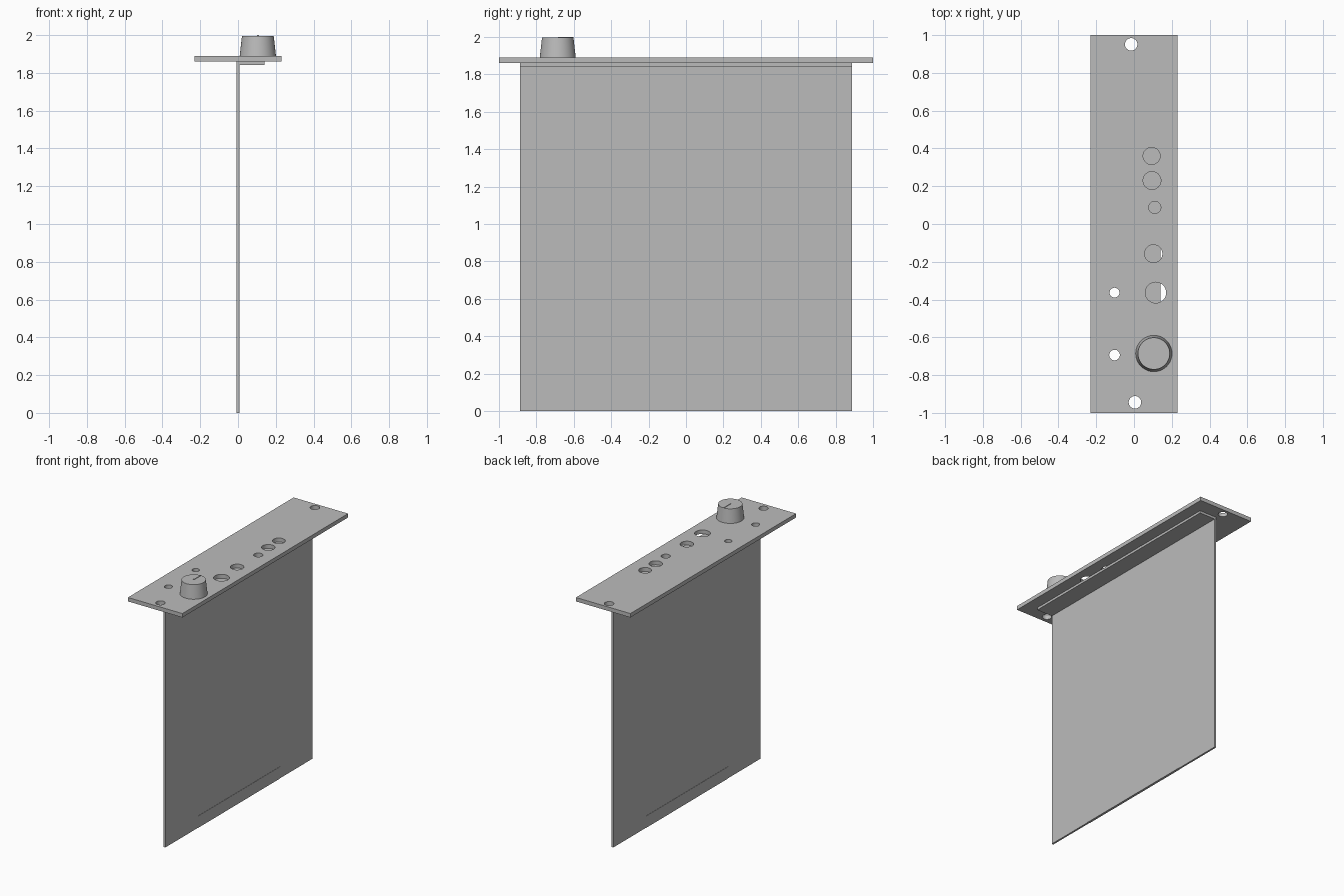
import bpy
import bmesh
from mathutils import Matrix, Vector

if "Cube" in bpy.data.objects:
    bpy.data.objects.remove(bpy.data.objects["Cube"], do_unlink=True)

GREY = (0.5, 0.5, 0.5, 1.0)
grey = bpy.data.materials.new("plain grey")
grey.use_nodes = True
grey.diffuse_color = GREY
grey.node_tree.nodes["Principled BSDF"].inputs["Base Color"].default_value = GREY


def make_object(name, bm):
    mesh = bpy.data.meshes.new(name)
    bm.to_mesh(mesh)
    bm.free()
    mesh.materials.append(grey)
    obj = bpy.data.objects.new(name, mesh)
    bpy.context.collection.objects.link(obj)
    return obj


def box(name, low, high):
    low, high = Vector(low), Vector(high)
    bm = bmesh.new()
    matrix = Matrix.Translation((low + high) / 2) @ Matrix.Diagonal((*(high - low), 1))
    bmesh.ops.create_cube(bm, size=1, matrix=matrix)
    return make_object(name, bm)


def add_cone(bm, x, y, z0, z1, r0, r1, sides=48):
    bmesh.ops.create_cone(bm, cap_ends=True, segments=sides, radius1=r0, radius2=r1,
                          depth=z1 - z0, matrix=Matrix.Translation((x, y, (z0 + z1) / 2)))


def smooth(obj):
    bpy.ops.object.select_all(action="DESELECT")
    obj.select_set(True)
    bpy.context.view_layer.objects.active = obj
    bpy.ops.object.shade_smooth_by_angle(angle=0.6)


PLATE_BOTTOM, PLATE_TOP = 1.86, 1.89

# Face plate with drilled holes: x, y, radius
holes = [
    (-0.015, 0.95, 0.033), (0.005, -0.943, 0.033),
    (0.093, 0.36, 0.045), (0.095, 0.23, 0.047), (0.11, 0.088, 0.032),
    (0.103, -0.157, 0.047), (0.115, -0.363, 0.055),
    (-0.103, -0.363, 0.026), (-0.103, -0.693, 0.028),
]
plate = box("face_plate", (-0.23, -1, PLATE_BOTTOM), (0.23, 1, PLATE_TOP))
bm = bmesh.new()
for x, y, r in holes:
    add_cone(bm, x, y, PLATE_BOTTOM - 0.1, PLATE_TOP + 0.1, r, r)
cutter = make_object("hole_cutter", bm)
cutter.hide_render = True

drill = plate.modifiers.new("holes", "BOOLEAN")
drill.operation = "DIFFERENCE"
drill.solver = "EXACT"
drill.object = cutter
bpy.context.view_layer.objects.active = plate
bpy.ops.object.modifier_apply(modifier=drill.name)
bpy.data.objects.remove(cutter, do_unlink=True)
smooth(plate)

# Circuit board, its mounting flange and the edge connector
box("circuit_board", (-0.007, -0.887, 0), (0.007, 0.887, PLATE_BOTTOM))
box("mounting_flange", (0.007, -0.887, 1.842), (0.14, 0.887, PLATE_BOTTOM))
box("edge_connector", (-0.009, -0.495, 0), (0.009, 0.495, 0.09))

# Tapered knob with a raised pointer
KNOB_X, KNOB_Y, KNOB_TOP = 0.105, -0.685, 1.996
bm = bmesh.new()
add_cone(bm, KNOB_X, KNOB_Y, PLATE_TOP, KNOB_TOP, 0.096, 0.084, 64)
smooth(make_object("knob", bm))
box("knob_pointer", (KNOB_X - 0.005, KNOB_Y, KNOB_TOP),
    (KNOB_X + 0.005, KNOB_Y + 0.083, 2.0))
